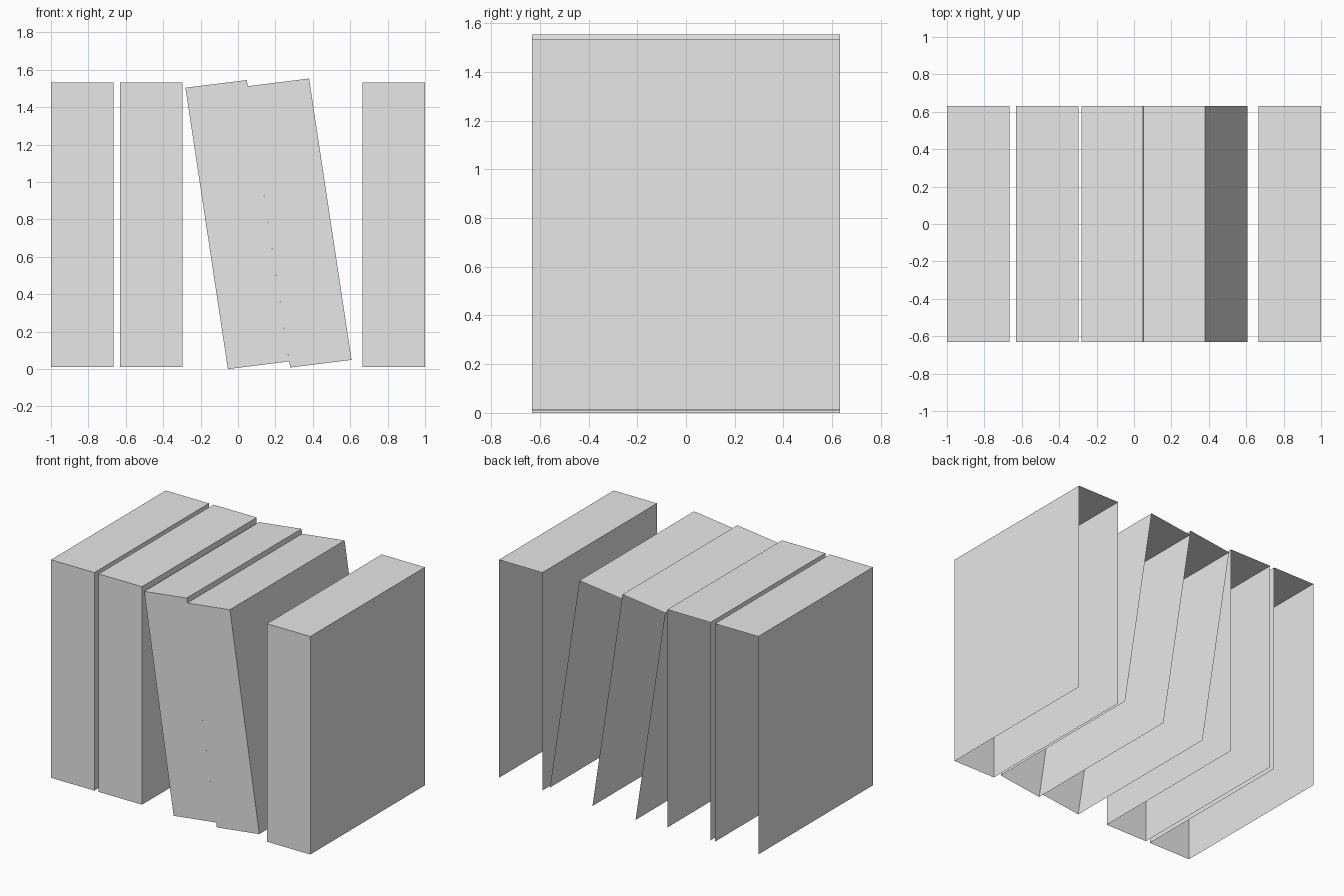
import bpy
import bmesh
from mathutils import Matrix, Vector

cube = bpy.data.objects.get("Cube")
if cube:
    bpy.data.objects.remove(cube, do_unlink=True)

# One plain grey for every book
grey = bpy.data.materials.new("plain_grey")
grey.use_nodes = True
grey.diffuse_color = (0.8, 0.8, 0.8, 1)
grey.node_tree.nodes["Principled BSDF"].inputs["Base Color"].default_value = (0.8, 0.8, 0.8, 1)

DEPTH = 1.264


def add_book(name, corner, width, height):
    """Thin shell open at the back and bottom; width and height are (x, z) edge vectors."""
    bm = bmesh.new()
    bmesh.ops.create_cube(bm, size=1)
    open_sides = [f for f in bm.faces if f.normal.y > 0.5 or f.normal.z < -0.5]
    bmesh.ops.delete(bm, geom=open_sides, context="FACES")

    # Stretch and lean the unit box along its edge vectors
    w = Vector((width[0], 0, width[1]))
    d = Vector((0, DEPTH, 0))
    h = Vector((height[0], 0, height[1]))
    centre = Vector((corner[0], 0, corner[1])) + (w + h) / 2
    axes = Matrix((w, d, h)).transposed().to_4x4()
    bm.transform(Matrix.Translation(centre) @ axes)

    mesh = bpy.data.meshes.new(name)
    bm.to_mesh(mesh)
    bm.free()
    mesh.materials.append(grey)
    bpy.context.collection.objects.link(bpy.data.objects.new(name, mesh))


# Upright books
for name, x in (("right_end_book", -1.0), ("right_inner_book", -0.632), ("left_end_book", 0.666)):
    add_book(name, (x, 0.012), (0.334, 0), (0, 1.52))

# Two leaning books, one resting against the other
for i, name in enumerate(("leaning_book_inner", "leaning_book_outer")):
    add_book(name, (-0.054 + 0.333 * i, 0.008 * i), (0.328, 0.041), (-0.227, 1.504))
